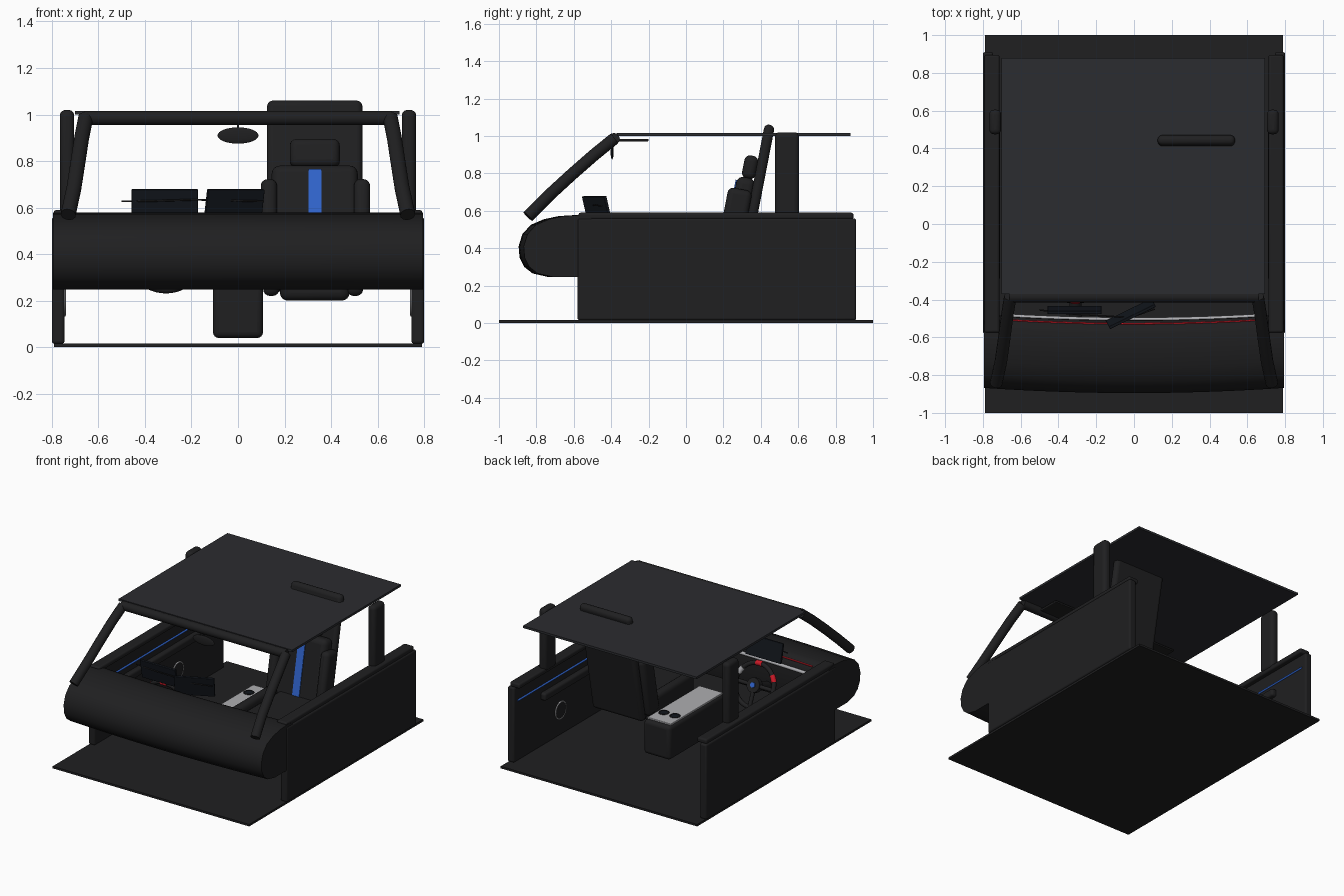
import bpy, bmesh, math
from mathutils import Vector

if "Cube" in bpy.data.objects:
    bpy.data.objects.remove(bpy.data.objects["Cube"])


def mat(name, c):
    m = bpy.data.materials.new(name)
    m.diffuse_color = (*c, 1)
    m.use_nodes = True
    m.node_tree.nodes["Principled BSDF"].inputs["Base Color"].default_value = m.diffuse_color
    return m


BLACK = mat("black_trim", (0.014, 0.014, 0.015))
ROOF = mat("headliner", (0.024, 0.025, 0.029))
GLASS = mat("screen_glass", (0.006, 0.008, 0.012))
BLUE = mat("blue_accent", (0.03, 0.13, 0.62))
RED = mat("red_accent", (0.6, 0.01, 0.02))
SILVER = mat("silver", (0.42, 0.42, 0.44))


def finish(o, name, m):
    o.name = name
    o.data.materials.clear()
    o.data.materials.append(m)
    bpy.ops.object.select_all(action='DESELECT')
    o.select_set(True)
    bpy.context.view_layer.objects.active = o
    bpy.ops.object.shade_smooth_by_angle(angle=math.radians(40))
    return o


def box(name, loc, dims, m=BLACK, bevel=0.0, rot=(0, 0, 0)):
    bpy.ops.mesh.primitive_cube_add(size=1, location=loc, rotation=rot)
    o = bpy.context.object
    o.scale = dims
    bpy.ops.object.transform_apply(location=False, rotation=False, scale=True)
    if bevel:
        b = o.modifiers.new("bevel", 'BEVEL')
        b.width, b.segments = bevel, 4
    return finish(o, name, m)


def cyl(name, loc, r, depth, m=BLACK, rot=(0, 0, 0)):
    bpy.ops.mesh.primitive_cylinder_add(vertices=32, radius=r, depth=depth, location=loc, rotation=rot)
    return finish(bpy.context.object, name, m)


def ring(name, loc, R, r, m=BLACK, rot=(0, 0, 0)):
    bpy.ops.mesh.primitive_torus_add(major_radius=R, minor_radius=r, major_segments=48,
                                     minor_segments=12, location=loc, rotation=rot)
    return finish(bpy.context.object, name, m)


def tube(name, pts, r, m=BLACK):
    cu = bpy.data.curves.new(name, 'CURVE')
    cu.dimensions = '3D'
    cu.bevel_depth, cu.bevel_resolution, cu.use_fill_caps = r, 4, True
    s = cu.splines.new('POLY')
    s.points.add(len(pts) - 1)
    for p, q in zip(s.points, pts):
        p.co = (*q, 1)
    o = bpy.data.objects.new(name, cu)
    bpy.context.collection.objects.link(o)
    bpy.ops.object.select_all(action='DESELECT')
    o.select_set(True)
    bpy.context.view_layer.objects.active = o
    bpy.ops.object.convert(target='MESH')
    return finish(bpy.context.object, name, m)


def bow(x):
    return 0.027 * (x / 0.79) ** 2


# Floor and roof
box("floor", (0, 0, 0.0075), (1.58, 2, 0.015))
box("roof_panel", (-0.003, 0.255, 1.008), (1.395, 1.25, 0.016), ROOF)

# Dashboard: rounded profile swept across in a gentle bow
profile = [(-0.58, 0.578), (-0.68, 0.572), (-0.76, 0.555), (-0.83, 0.525), (-0.875, 0.475),
           (-0.895, 0.41), (-0.89, 0.35), (-0.865, 0.3), (-0.82, 0.265), (-0.74, 0.247),
           (-0.56, 0.247), (-0.52, 0.265), (-0.505, 0.33), (-0.505, 0.48), (-0.512, 0.53), (-0.54, 0.567)]
bm = bmesh.new()
rows = []
for i in range(25):
    x = -0.795 + 1.59 * i / 24
    rows.append([bm.verts.new((x, y + bow(x), z)) for y, z in profile])
n = len(profile)
for a, b in zip(rows, rows[1:]):
    for k in range(n):
        bm.faces.new((a[k], a[(k + 1) % n], b[(k + 1) % n], b[k]))
bm.faces.new(rows[0])
bm.faces.new(rows[-1][::-1])
bmesh.ops.recalc_face_normals(bm, faces=bm.faces)
me = bpy.data.meshes.new("dashboard")
bm.to_mesh(me)
bm.free()
dash = bpy.data.objects.new("dashboard", me)
bpy.context.collection.objects.link(dash)
finish(dash, "dashboard", BLACK)

# Dashboard trim lines
xs = [-0.66 + 1.32 * i / 16 for i in range(17)]
tube("dash_silver_strip", [(x, bow(x) - 0.507, 0.5) for x in xs], 0.012, SILVER)
tube("dash_red_strip", [(x, bow(x) - 0.528, 0.552) for x in xs], 0.005, RED)
tube("screen_trim", [(-0.5, -0.455, 0.627), (-0.35, -0.475, 0.629), (-0.18, -0.485, 0.634),
                     (-0.02, -0.495, 0.63), (0.11, -0.45, 0.627)], 0.004)

# Screens
box("instrument_screen", (-0.315, -0.455, 0.61), (0.285, 0.016, 0.14), GLASS, 0.003, (0.2, 0, 0))
box("centre_screen", (-0.017, -0.475, 0.605), (0.27, 0.016, 0.15), GLASS, 0.003,
    (math.radians(14), 0, math.radians(26)))

# Steering wheel, built in its tilted plane
tilt = math.radians(67)
hub = Vector((-0.31, -0.345, 0.385))


def on_wheel(a, r, out=0.0):
    # point at angle a (0 = right, 90 = top) on the wheel plane
    u, v = r * math.cos(math.radians(a)), r * math.sin(math.radians(a))
    return hub + Vector((u, v * math.cos(math.pi - tilt) - out * -math.sin(tilt),
                         v * math.sin(tilt) + out * math.cos(tilt)))


wrot = (math.pi - tilt, 0, 0)
ring("steering_rim", hub, 0.15, 0.016, BLACK, wrot)
cyl("steering_hub", hub, 0.05, 0.04, BLACK, wrot)
cyl("hub_badge_disc", on_wheel(0, 0, 0.022), 0.018, 0.01, BLUE, wrot)
tube("steering_column", [hub, on_wheel(0, 0, -0.18)], 0.032)
for i, a in enumerate((0, 180, 270)):
    tube(f"steering_spoke_{i}", [on_wheel(a, 0.03), on_wheel(a, 0.15)], 0.014)
for name, a, m in (("top_marker", 90, RED), ("left_grip", 30, SILVER), ("right_grip", 150, RED)):
    tube(name, [on_wheel(a + d, 0.15) for d in (-9, -3, 3, 9)], 0.019, m)

# Both sides: doors, sills, pillars and door fittings
for s, side in ((1, "right"), (-1, "left")):
    box(f"{side}_door", (s * 0.773, 0.165, 0.287), (0.054, 1.49, 0.545), BLACK, 0.012)
    box(f"{side}_door_sill", (s * 0.752, 0.16, 0.572), (0.08, 1.47, 0.036), BLACK, 0.012)
    box(f"{side}_armrest", (s * 0.735, 0.15, 0.38), (0.05, 0.9, 0.055), BLACK, 0.015)
    tube(f"{side}_light_strip", [(s * 0.745, -0.45, 0.455), (s * 0.745, 0.87, 0.455)], 0.007, BLUE)
    ring(f"{side}_speaker_ring", (s * 0.745, 0.375, 0.197), 0.06, 0.005, SILVER, (0, math.pi / 2, 0))
    cyl(f"{side}_speaker", (s * 0.745, 0.375, 0.197), 0.056, 0.006, BLACK, (0, math.pi / 2, 0))
    tube(f"{side}_windscreen_pillar", [(s * 0.73, -0.845, 0.57), (s * 0.705, -0.73, 0.685),
         (s * 0.688, -0.61, 0.795), (s * 0.672, -0.49, 0.9), (s * 0.655, -0.385, 0.985)], 0.033)
    box(f"{side}_centre_pillar", (s * 0.735, 0.54, 0.795), (0.062, 0.13, 0.45), BLACK, 0.025)
    box(f"{side}_sun_visor", (s * 0.33, -0.285, 0.978), (0.38, 0.17, 0.014), BLACK, 0.005)

# Windscreen header and mirror
tube("windscreen_header", [(-0.66, -0.385, 0.985), (0.66, -0.385, 0.985)], 0.031)
bpy.ops.mesh.primitive_uv_sphere_add(segments=32, ring_count=16, radius=1, location=(0, -0.395, 0.91))
mirror = bpy.context.object
mirror.scale = (0.088, 0.008, 0.035)
finish(mirror, "rear_mirror", BLACK)
tube("mirror_stem", [(0, -0.395, 0.92), (0, -0.39, 0.98)], 0.005)

# Centre console with cup holders
box("console", (0, 0.01, 0.162), (0.215, 0.66, 0.245), BLACK, 0.025)
box("console_plate", (0, 0.01, 0.288), (0.19, 0.6, 0.014), SILVER, 0.004)
for s in (-1, 1):
    cyl("cup_holder", (s * 0.045, 0.19, 0.294), 0.032, 0.006, GLASS)
    ring("cup_holder_rim", (s * 0.045, 0.19, 0.296), 0.032, 0.004)

# Seat, leaning back
lean = math.radians(-11)
L = (lean, 0, 0)
box("seat_shell", (0.33, 0.37, 0.655), (0.41, 0.055, 0.825), BLACK, 0.026, L)
box("seat_back_pad", (0.33, 0.272, 0.51), (0.37, 0.1, 0.545), BLACK, 0.035, L)
box("headrest", (0.33, 0.343, 0.833), (0.215, 0.075, 0.125), BLACK, 0.03, L)
box("seat_back_stripe", (0.33, 0.222, 0.52), (0.056, 0.008, 0.5), BLUE, 0, L)
box("seat_cushion", (0.33, -0.01, 0.285), (0.3, 0.5, 0.17), BLACK, 0.035)
for s in (-1, 1):
    box("seat_back_bolster", (0.333 + s * 0.2, 0.25, 0.5), (0.07, 0.13, 0.44), BLACK, 0.03, L)
    box("seat_cushion_bolster", (0.323 + s * 0.18, -0.01, 0.31), (0.07, 0.5, 0.18), BLACK, 0.03)
